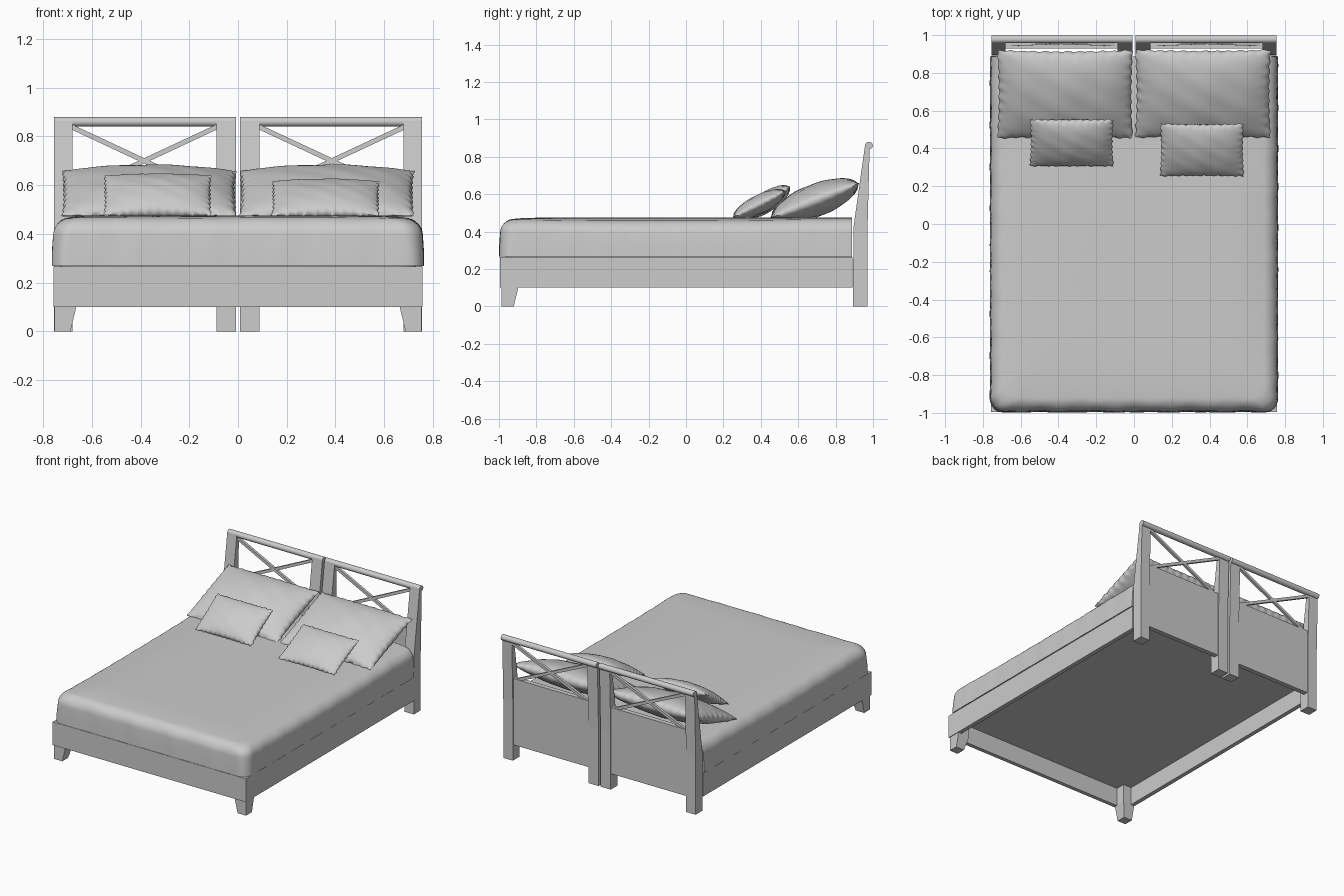
import bpy, bmesh, math
from mathutils import Matrix, Vector

if "Cube" in bpy.data.objects:
    bpy.data.objects.remove(bpy.data.objects["Cube"])


def make(name, verts, faces, smooth=None):
    me = bpy.data.meshes.new(name)
    bm = bmesh.new()
    vs = [bm.verts.new(v) for v in verts]
    for f in faces:
        bm.faces.new([vs[i] for i in f])
    bmesh.ops.remove_doubles(bm, verts=bm.verts, dist=1e-5)
    bmesh.ops.recalc_face_normals(bm, faces=bm.faces)
    bm.to_mesh(me)
    bm.free()
    ob = bpy.data.objects.new(name, me)
    bpy.context.collection.objects.link(ob)
    if smooth:
        bpy.ops.object.select_all(action='DESELECT')
        ob.select_set(True)
        bpy.context.view_layer.objects.active = ob
        bpy.ops.object.shade_smooth_by_angle(angle=math.radians(smooth))
    return ob


def loft(name, rings, smooth=None):
    """Closed rings joined into a capped solid."""
    n = len(rings[0])
    verts = [p for r in rings for p in r]
    faces = [(k * n + i, k * n + (i + 1) % n, (k + 1) * n + (i + 1) % n, (k + 1) * n + i)
             for k in range(len(rings) - 1) for i in range(n)]
    faces += [list(range(n)), list(range(len(verts) - n, len(verts)))]
    return make(name, verts, faces, smooth)


def rect(x0, x1, y0, y1, z):
    return [(x0, y0, z), (x1, y0, z), (x1, y1, z), (x0, y1, z)]


def box(name, x0, x1, y0, y1, z0, z1):
    return loft(name, [rect(x0, x1, y0, y1, z0), rect(x0, x1, y0, y1, z1)])


def stick(name, a, b, w, d):
    """Straight bar, d deep in y."""
    a, b = Vector(a), Vector(b)
    s = (b - a).normalized().cross(Vector((0, 1, 0))) * w / 2
    t = Vector((0, d / 2, 0))
    return loft(name, [[p + s + t, p - s + t, p - s - t, p + s - t] for p in (a, b)])


# bed frame rails
box("front_rail", -0.758, 0.758, -0.995, -0.967, 0.10, 0.265)
for s, side in ((-1, "left"), (1, "right")):
    xs = sorted((s * 0.758, s * 0.728))
    box(side + "_side_rail", xs[0], xs[1], -0.967, 0.89, 0.10, 0.265)

    # tapered front leg
    def leg_ring(size, z):
        x = sorted((s * 0.754, s * (0.754 - size)))
        return rect(x[0], x[1], -0.987, -0.987 + size, z)
    loft(side + "_front_leg", [leg_ring(0.066, 0), leg_ring(0.09, 0.10), leg_ring(0.09, 0.235)])

    # headboard half: two shaped posts, panel, crossed braces, round top rail
    profile = [(0.893, 0), (0.97, 0), (0.97, 0.40), (0.982, 0.855), (0.957, 0.86), (0.895, 0.42)]
    for part, xa, xb in (("outer", 0.755, 0.68), ("inner", 0.088, 0.008)):
        loft(f"{side}_{part}_post", [[(s * x, y, z) for y, z in profile] for x in (xa, xb)])
    xs = sorted((s * 0.69, s * 0.08))
    box(side + "_headboard_panel", xs[0], xs[1], 0.93, 0.964, 0.11, 0.58)
    for k, (xa, xb) in enumerate(((0.685, 0.085), (0.085, 0.685))):
        stick(f"{side}_cross_brace_{k + 1}", (s * xa, 0.972, 0.84), (s * xb, 0.95, 0.56), 0.02, 0.018)
    loft(side + "_top_rail",
         [[(s * x, 0.978 + 0.021 * math.cos(a * math.pi / 12), 0.86 + 0.02 * math.sin(a * math.pi / 12))
           for a in range(24)] for x in (0.755, 0.008)], 40)


# draped mattress: U-shaped outline, rounded at the foot end
def outline(inset, z, r, wave, sag=0):
    hx, fy, by = 0.763 - inset, -0.997 + inset, 0.887
    pts = []
    for i in range(40):
        pts.append((hx, by + (fy + r - by) * i / 40))
    for i in range(11):
        a = math.pi / 2 * i / 10
        pts.append((hx - r + r * math.cos(a), fy + r - r * math.sin(a)))
    for i in range(1, 16):
        pts.append(((hx - r) * (1 - i / 16), fy))
    pts += [(0, fy)] + [(-x, y) for x, y in reversed(pts)]
    out = []
    for x, y in pts:
        w = wave * (math.sin(23 * x + 31 * y) + math.sin(57 * y - 41 * x))
        dip = sag * max(0, 1 - (y + 0.15) ** 2 / 0.6)   # long sides slump mid-length
        dz = 0.4 * wave * (math.sin(5 * y + 2) + math.sin(7 * x)) if inset > 0.02 else 0
        kx = 1 - w - dip * (abs(x) > 0.5)
        out.append((x * kx, y if y > 0.88 else y * (1 - w), z + dz - dip))
    return out


rings = [outline(0, 0.268, 0.07, 0.001), outline(0.002, 0.33, 0.07, 0.002), outline(0.006, 0.39, 0.075, 0.002)]
for i in range(1, 9):
    a = math.pi / 2 * i / 8
    rings.append(outline(0.006 + 0.075 * (1 - math.cos(a)), 0.39 + 0.078 * math.sin(a), 0.075, 0.002,
                         0.008 * math.sin(a)))
rings.append(outline(0.13, 0.473, 0.06, 0.002, 0.003))
rings.append(outline(0.25, 0.475, 0.05, 0.001))
loft("mattress_cover", rings, 50)
# mattress underside sunk between the rails
loft("mattress_base", [outline(0.033, z, 0.08, 0) for z in (0.228, 0.30)], 50)


# soft pillow with a ruffled seam, flattened where it rests on the bed
def pillow(name, loc, w, l, t, tilt, nx=72, ny=48):
    rot = Matrix.Translation(loc) @ Matrix.Rotation(math.radians(tilt), 4, 'X')
    verts, faces = [], []
    for s in (1, -1):
        base = len(verts)
        for j in range(ny + 1):
            for i in range(nx + 1):
                u, v = 2 * i / nx - 1, 2 * j / ny - 1
                h = t * max(0, (1 - u * u) * (1 - v * v)) ** 0.5
                h *= 1 + 0.03 * math.sin(9 * u + 4 * v) * math.sin(6 * v)
                # edges bow in slightly, leaving pointed corners
                x = u * (1 - 0.02 * (1 - v * v)) * w / 2
                y = v * (1 - 0.03 * (1 - u * u)) * l / 2
                x += 0.003 * math.sin(28 * v) * u ** 12
                y += 0.003 * math.sin(37 * u) * v ** 12
                seam = 0.003 * math.sin(23 * (u + v)) * max(abs(u), abs(v)) ** 20
                p = rot @ Vector((x, y, s * h + seam))
                p.z = max(p.z, 0.472 + 0.004 * (s + 1) / 2)
                verts.append(p)
        for j in range(ny):
            for i in range(nx):
                a = base + j * (nx + 1) + i
                faces.append((a, a + 1, a + nx + 2, a + nx + 1))
    return make(name, verts, faces, 80)


pillow("left_large_pillow", (-0.365, 0.687, 0.565), 0.715, 0.50, 0.086, 21.5)
pillow("right_large_pillow", (0.365, 0.69, 0.565), 0.715, 0.50, 0.086, 21.5)
pillow("left_small_pillow", (-0.33, 0.43, 0.558), 0.44, 0.295, 0.053, 33)
pillow("right_small_pillow", (0.36, 0.392, 0.546), 0.44, 0.31, 0.05, 26.5)
